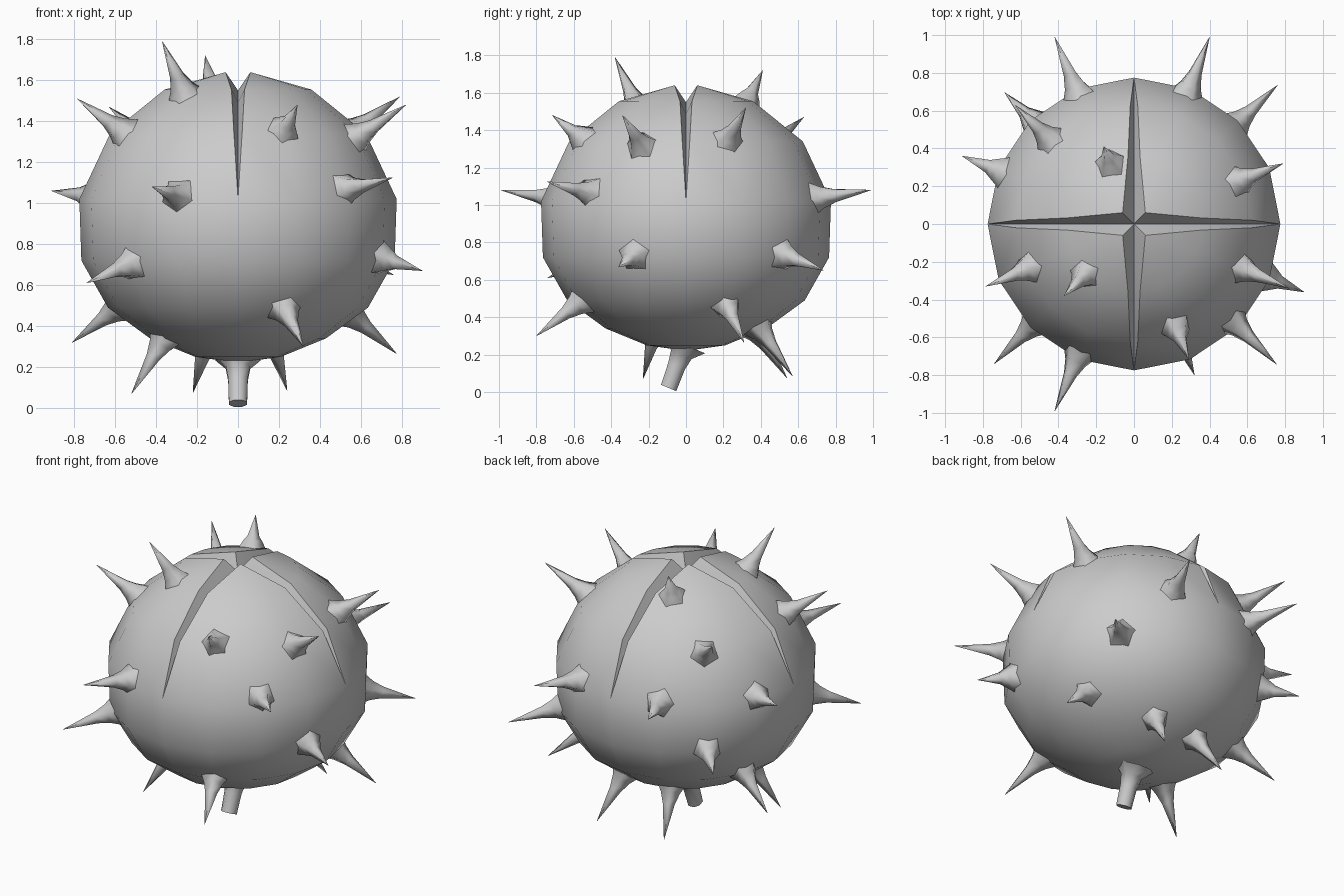
import bpy, bmesh, math
from mathutils import Vector
from mathutils.bvhtree import BVHTree

if "Cube" in bpy.data.objects:
    bpy.data.objects.remove(bpy.data.objects["Cube"])


def finish(bm, name, angle=None):
    bmesh.ops.remove_doubles(bm, verts=bm.verts, dist=0.0005)
    bmesh.ops.recalc_face_normals(bm, faces=bm.faces)
    me = bpy.data.meshes.new(name)
    bm.to_mesh(me)
    ob = bpy.data.objects.new(name, me)
    bpy.context.collection.objects.link(ob)
    bpy.ops.object.select_all(action='DESELECT')
    ob.select_set(True)
    bpy.context.view_layer.objects.active = ob
    if angle:
        bpy.ops.object.shade_smooth_by_angle(angle=math.radians(angle))
    else:
        bpy.ops.object.shade_smooth()
    return ob


def skin(bm, rings, cap_start=False, cap_end=False):
    vs = [[bm.verts.new(p) for p in r] for r in rings]
    for a, b in zip(vs, vs[1:]):
        n = len(a)
        for i in range(n):
            j = (i + 1) % n
            bm.faces.new((a[i], a[j], b[j], b[i]))
    if cap_start:
        bm.faces.new(vs[0])
    if cap_end:
        bm.faces.new(vs[-1])


def circle(c, axis, r, n, turn=0.0):
    q = Vector(axis).to_track_quat('Z', 'Y')
    return [Vector(c) + q @ Vector((r * math.cos(turn + math.tau * i / n),
                                    r * math.sin(turn + math.tau * i / n), 0)) for i in range(n)]


# husk body: four lobes split by V grooves along the x and y axes
# radius, height, groove half width, floor radius, floor height
PROFILE = [(0.085, 1.64, 0.06, 0.0, 1.55), (0.36, 1.555, 0.032, 0.33, 1.49),
           (0.625, 1.34, 0.02, 0.58, 1.31), (0.775, 1.02, 0, 0.775, 1.02),
           (0.765, 0.72, 0, 0.765, 0.72), (0.635, 0.49, 0, 0.635, 0.49),
           (0.43, 0.34, 0, 0.43, 0.34), (0.21, 0.25, 0, 0.21, 0.25), (0.0, 0.22, 0, 0.0, 0.22)]
rings = []
for k, (r, z, w, fr, fz) in enumerate(PROFILE):
    ring = []
    for q in range(4):
        a0 = q * math.pi / 2
        a_in = math.asin(w / r) if w else 0
        ring.append(Vector((fr * math.cos(a0), fr * math.sin(a0), fz)))
        for a in (a_in, math.pi / 8, math.pi / 4, 3 * math.pi / 8, math.pi / 2 - a_in):
            if k == 0:
                a = math.pi / 4
            ring.append(Vector((r * math.cos(a0 + a), r * math.sin(a0 + a), z)))
    rings.append(ring)
bm = bmesh.new()
# the collapsed rows are welded into clean faces
vs = {}
for ring in rings:
    for p in ring:
        vs.setdefault(tuple(round(c, 4) for c in p), None)
for key in vs:
    vs[key] = bm.verts.new(key)
for a, b in zip(rings, rings[1:]):
    for i in range(24):
        j = (i + 1) % 24
        f = []
        for p in (a[i], a[j], b[j], b[i]):
            v = vs[tuple(round(c, 4) for c in p)]
            if v not in f:
                f.append(v)
        if len(f) > 2 and not bm.faces.get(f):
            bm.faces.new(f)
tree = BVHTree.FromBMesh(bm)
finish(bm, "husk_body", 40)

# spikes: tip positions, each flaring out of the husk surface
TIPS = [(-.37, -.38, 1.79), (-.16, .41, 1.72), (-.785, -.33, 1.51), (-.63, .63, 1.47),
        (-.91, .36, 1.06), (-.42, -.99, 1.08), (-.74, -.74, .61), (-.81, .32, .32),
        (-.52, -.23, .07), (-.22, .54, .075), (.24, .57, .085), (.32, -.80, .30),
        (.775, .31, .265), (.90, -.36, .67), (.755, -.743, 1.125), (.82, -.34, 1.48),
        (.79, .32, 1.52), (.29, -.715, 1.48), (-.42, .99, 1.08), (.40, .99, 1.08),
        (.76, .735, .65), (-.685, .696, .68)]
centre = Vector((0, 0, 0.93))
bm = bmesh.new()
for n, tip in enumerate(TIPS):
    tip = Vector(tip)
    d = (tip - centre).normalized()
    hit = tree.ray_cast(centre, d)[0]
    length = (tip - hit).length
    skin(bm, [circle(hit + d * t, d, r, 5, n * 0.7) for t, r in
              ((-0.03, 0.095), (0.03, 0.06), (0.32 * length, 0.037), (length, 0.001))],
         cap_end=True)
finish(bm, "spikes")

# stem, flared at the husk and leaning to the front
bm = bmesh.new()
lean = Vector((0, -0.42, -1))
skin(bm, [circle(c, lean, r, 8, math.pi / 8) for c, r in
          (((0, 0.0, 0.25), 0.12), ((0, -0.025, 0.2), 0.065),
           ((0, -0.05, 0.14), 0.052), ((0, -0.093, 0.022), 0.048))], cap_end=True)
finish(bm, "stem", 50)
